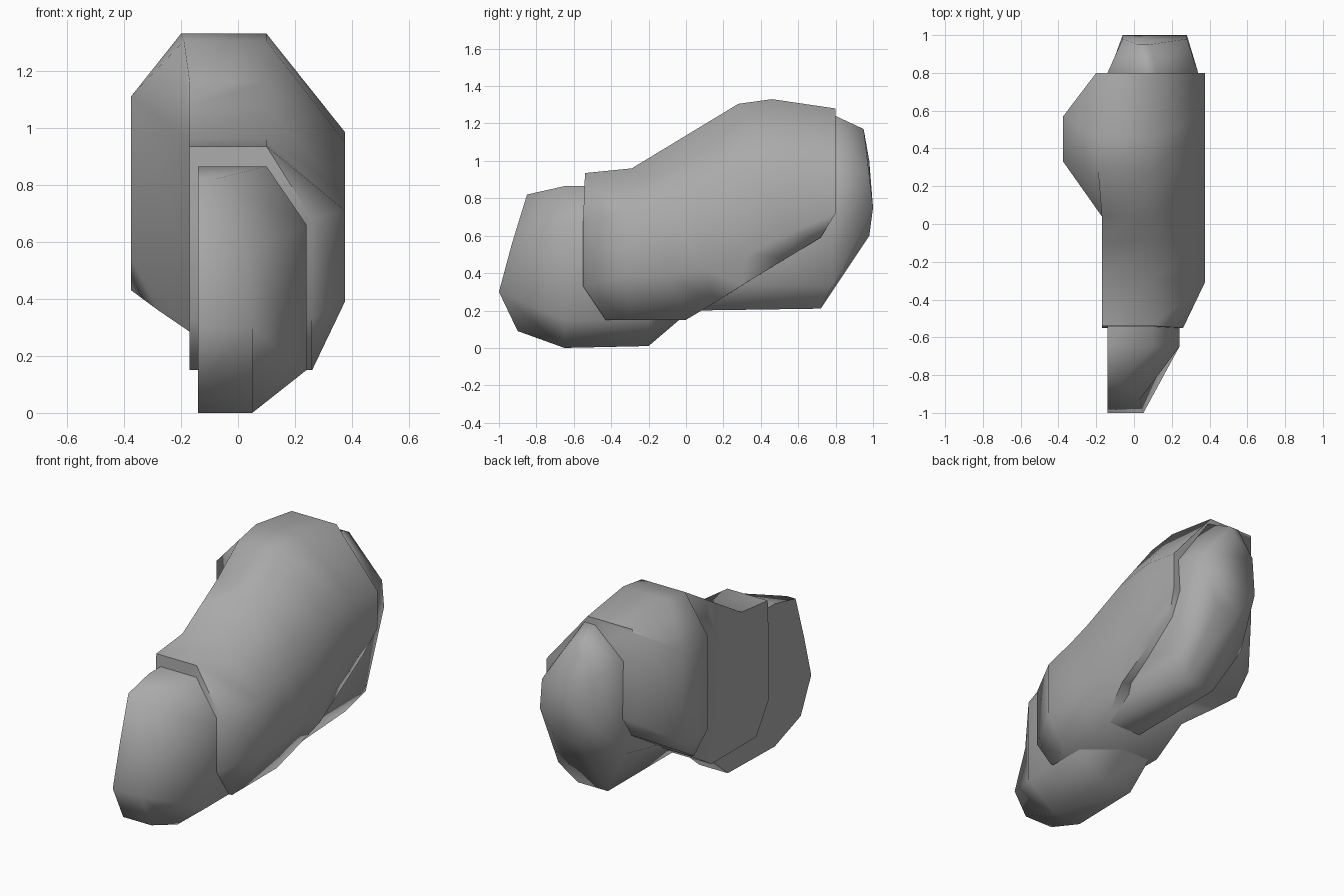
import bpy
import bmesh
from math import radians

cube = bpy.data.objects.get("Cube")
if cube:
    bpy.data.objects.remove(cube)

# One plain grey for everything
grey = bpy.data.materials.new("plain_grey")
grey.use_nodes = True
colour = (0.4, 0.4, 0.4, 1)
grey.diffuse_color = colour
grey.node_tree.nodes["Principled BSDF"].inputs["Base Color"].default_value = colour


def side(xs, ys, zs):
    """Four points up one side: bottom, low side, high side, top.
    A single number is used for all four."""
    cols = [(c,) * 4 if isinstance(c, (int, float)) else c for c in (xs, ys, zs)]
    return list(zip(*cols))


def ring(ys, zs, left, right, right_ys=None, right_zs=None):
    """Eight-sided section; the right half may have its own y and z."""
    return (side(left, ys, zs)
            + side(right, right_ys or ys, right_zs or zs)[::-1])


def loft(name, rings, sharp):
    """Skin neighbouring sections and close both ends."""
    bm = bmesh.new()
    rows = [[bm.verts.new(p) for p in r] for r in rings]
    for a, b in zip(rows, rows[1:]):
        for i in range(len(a)):
            j = (i + 1) % len(a)
            bm.faces.new((a[i], a[j], b[j], b[i]))
    # End caps as strips joining the left and right sides
    for row in (rows[0], rows[-1]):
        for i in range(3):
            bm.faces.new((row[i], row[i + 1], row[6 - i], row[7 - i]))
    bmesh.ops.recalc_face_normals(bm, faces=bm.faces)
    mesh = bpy.data.meshes.new(name)
    bm.to_mesh(mesh)
    bm.free()
    mesh.materials.append(grey)
    mesh.shade_smooth()
    mesh.set_sharp_from_angle(angle=radians(sharp))
    obj = bpy.data.objects.new(name, mesh)
    bpy.context.collection.objects.link(obj)
    return obj


# Front block, flat on its inner side
block = (.05, .24, .24, .1)
loft("front_block", [
    ring((-.9, -1, -.93, -.85), (.09, .3, .56, .82), -.14, (.05, .05, .03, -.08)),
    ring(-.65, (0, .15, .66, .865), -.14, block),
    ring((-.2, -.2, -.3, -.3), (.01, .15, .66, .865), -.14, block),
    ring((-.03, 0, -.1, -.1), (.155, .17, .6, .8), -.14, block),
], 80)

# Main shell, bulging on the inner side
outer = (.26, .375, .375, .1)
rear = (.34, .375, .375, .1)
loft("main_shell", [
    ring((-.43, -.55, -.55, -.54), (.15, .33, .68, .935), -.17, (.26, .26, .26, .1)),
    ring((-.3, -.31, -.31, -.29), (.15, .39, .71, .96), -.17, outer),
    ring((0, -.1, -.1, -.1), (.15, .45, .77, 1.075), -.17, outer,
         right_zs=(.15, .39, .77, 1.075)),
    ring((.22, .04, .04, .04), (.285, .52, .95, 1.16), -.17, (.3, .375, .375, .1),
         (.15, .1, .04, .04), (.24, .42, .82, 1.16)),
    ring((.35, .33, .33, .28), (.36, .54, 1.11, 1.305), (-.28, -.375, -.375, -.19),
         rear, (.3, .33, .33, .28), (.335, .5, .95, 1.305)),
    ring((.46, .57, .57, .46), (.43, .55, 1.11, 1.33), (-.375, -.375, -.375, -.2),
         rear, (.55, .57, .57, .46), (.487, .62, .985, 1.33)),
    ring((.72, .8, .8, .8), (.59, .72, 1.26, 1.28), -.2,
         rear, right_zs=(.59, .72, .95, 1.28)),
], 70)

# Rounded core showing below and behind the shell
loft("rear_core", [
    ring(.05, (.2, .35, .6, .8), (.03, -.14, -.14, .03), (.25, .27, .27, .1)),
    ring((.72, .78, .8, .8), (.21, .5, 1.07, 1.24), (.02, -.14, -.14, .05),
         (.22, .31, .34, .12), right_zs=(.21, .33, .92, 1.24)),
    ring((.98, 1, .98, .95), (.6, .75, 1, 1.17), (.04, -.06, -.06, .02),
         (.2, .28, .28, .08), right_zs=(.6, .75, .92, 1.17)),
], 80)
